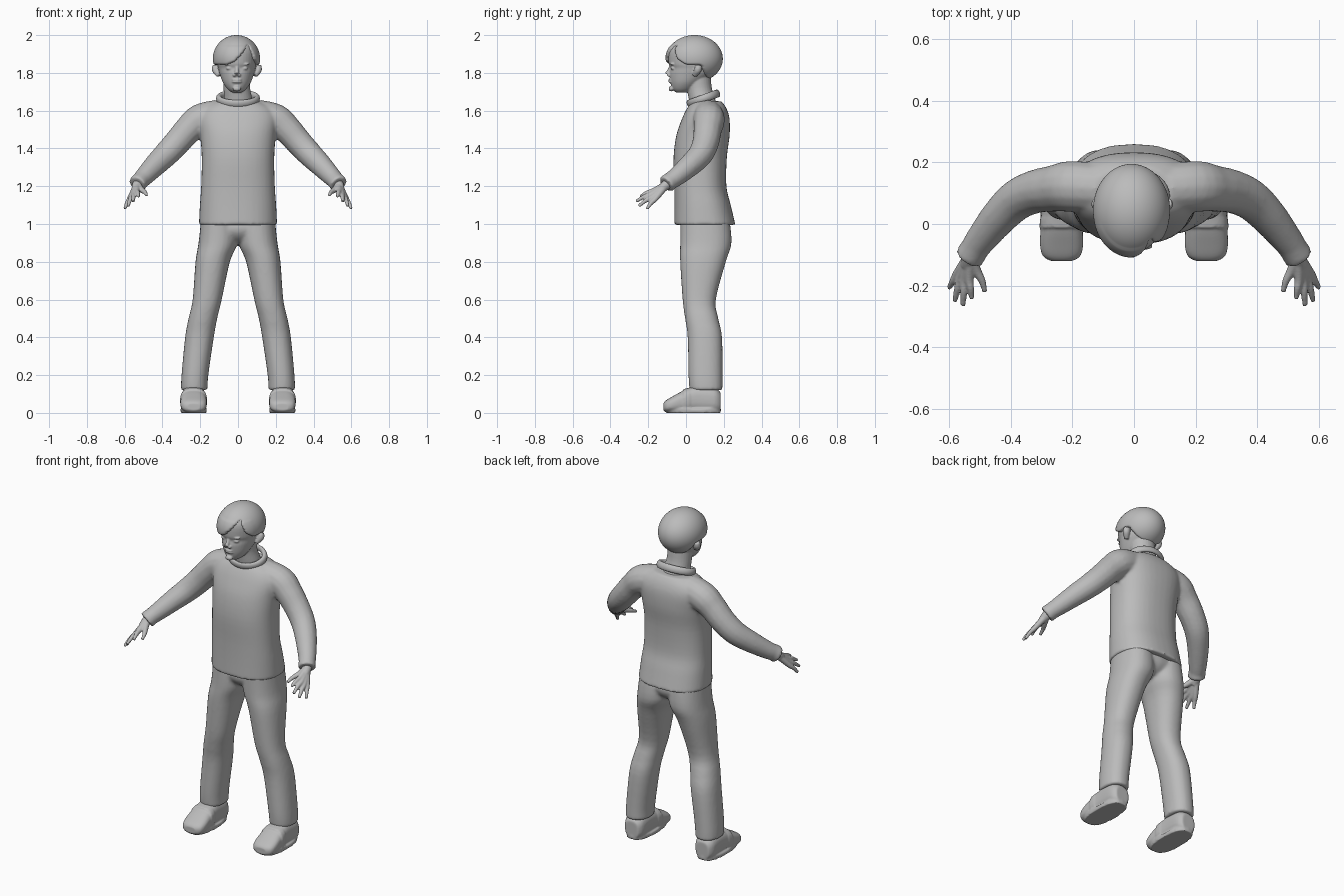
import bpy, bmesh, math
from mathutils import Vector

cube = bpy.data.objects.get("Cube")
if cube:
    bpy.data.objects.remove(cube, do_unlink=True)

X, Y, Z = Vector((1, 0, 0)), Vector((0, 1, 0)), Vector((0, 0, 1))

clay = bpy.data.materials.new("plain grey")
clay.use_nodes = True
clay.diffuse_color = (0.5, 0.5, 0.5, 1)
clay.node_tree.nodes["Principled BSDF"].inputs["Base Color"].default_value = (0.5, 0.5, 0.5, 1)


def catmull(p0, p1, p2, p3, t):
    return [0.5 * (2 * b + (c - a) * t + (2 * a - 5 * b + 4 * c - d) * t * t
                   + (3 * b - a - 3 * c + d) * t ** 3) for a, b, c, d in zip(p0, p1, p2, p3)]


def loft(bm, rings, up=Y, normal=None, sides=28, square=1.0, steps=4):
    """Closed skin through rings of (x, y, z, half width, half depth)."""
    last = len(rings) - 1
    fine = [catmull(rings[max(i - 1, 0)], rings[i], rings[i + 1], rings[min(i + 2, last)], k / steps)
            for i in range(last) for k in range(steps)] + [list(rings[-1])]
    loops = []
    for i, r in enumerate(fine):
        ahead, behind = fine[min(i + 1, len(fine) - 1)], fine[max(i - 1, 0)]
        t = normal or (Vector(ahead[:3]) - Vector(behind[:3])).normalized()
        side = up.cross(t).normalized()
        depth = t.cross(side)
        loop = []
        for k in range(sides):
            c, s = math.cos(math.tau * k / sides), math.sin(math.tau * k / sides)
            u = math.copysign(abs(c) ** square, c) * r[3]
            v = math.copysign(abs(s) ** square, s) * r[4]
            loop.append(bm.verts.new(Vector(r[:3]) + side * u + depth * v))
        loops.append(loop)
    for a, b in zip(loops, loops[1:]):
        for k in range(sides):
            n = (k + 1) % sides
            bm.faces.new((a[k], a[n], b[n], b[k]))
    bm.faces.new(loops[0][::-1])
    bm.faces.new(loops[-1])


def tube(bm, points, radii, up=X):
    loft(bm, [(*p, r, r) for p, r in zip(points, radii)], up, sides=14)


def ball(bm, centre, radii, seg=24):
    made = bmesh.ops.create_uvsphere(bm, u_segments=seg, v_segments=seg * 2 // 3, radius=1)["verts"]
    for v in made:
        v.co = Vector([c + r * p for c, r, p in zip(centre, radii, v.co)])
    return made


def finish(name, bm, voxel=None, smooth=4):
    """Turn a bmesh into an object, fusing overlapping volumes when a voxel size is given."""
    bmesh.ops.recalc_face_normals(bm, faces=bm.faces)
    for f in bm.faces:
        f.smooth = True
    mesh = bpy.data.meshes.new(name)
    bm.to_mesh(mesh)
    bm.free()
    mesh.materials.append(clay)
    ob = bpy.data.objects.new(name, mesh)
    bpy.context.collection.objects.link(ob)
    if voxel:
        fuse = ob.modifiers.new("fuse", "REMESH")
        fuse.mode = "VOXEL"
        fuse.voxel_size = voxel
        fuse.use_smooth_shade = True
        relax = ob.modifiers.new("relax", "SMOOTH")
        relax.factor = 0.5
        relax.iterations = smooth
    return ob


# Sweater: body and both sleeves fused together
bm = bmesh.new()
loft(bm, [(0, .10, .995, .207, .162), (0, .088, 1.1, .202, .149), (0, .076, 1.2, .195, .138),
          (0, .075, 1.35, .192, .141), (0, .09, 1.47, .20, .141), (0, .105, 1.56, .21, .125),
          (0, .11, 1.615, .18, .103), (0, .11, 1.65, .115, .078)], normal=Z, sides=40, square=.85)
for s in (1, -1):
    sleeve = [(.10, .115, 1.58, .08), (.2, .122, 1.552, .084), (.26, .115, 1.502, .076),
              (.32, .105, 1.435, .071), (.38, .078, 1.37, .067), (.44, .02, 1.31, .06),
              (.50, -.055, 1.247, .05), (.518, -.082, 1.229, .047), (.534, -.106, 1.209, .05)]
    tube(bm, [(s * x, y, z) for x, y, z, r in sleeve], [p[3] for p in sleeve], Y)
finish("sweater", bm, .009, 5)

# Collar: soft band rising towards the nape
bpy.ops.mesh.primitive_torus_add(major_segments=48, minor_segments=12, major_radius=.098,
                                 minor_radius=.015, location=(0, .092, 1.664),
                                 rotation=(math.radians(20), 0, 0))
collar = bpy.context.object
collar.name = "collar"
collar.scale = (1.03, .82, 1.4)
collar.data.materials.append(clay)
bpy.ops.object.shade_smooth()

# Trousers: two legs and the seat
bm = bmesh.new()
ball(bm, (0, .103, .98), (.185, .128, .09))
for s in (1, -1):
    leg = [(.1, .10, 1.03, .095, .13), (.106, .105, .9, .103, .136), (.134, .09, .8, .091, .121),
           (.163, .07, .6, .077, .088), (.186, .083, .5, .076, .088), (.204, .1, .4, .076, .091),
           (.228, .103, .2, .071, .09), (.232, .106, .12, .07, .087)]
    loft(bm, [(s * p[0], *p[1:]) for p in leg], normal=Z, square=.9)
finish("trousers", bm, .009, 5)

# Shoes: upper, strap and sole
for s, label in ((1, "left"), (-1, "right")):
    bm = bmesh.new()
    x = s * .235
    loft(bm, [(x, .183, .058, .042, .05), (x, .15, .068, .061, .066), (x, .06, .074, .064, .07),
              (x, -.01, .062, .068, .058), (x, -.07, .046, .07, .042), (x, -.105, .036, .06, .031),
              (x, -.12, .032, .035, .02)], up=Z, normal=-Y, square=.75)
    loft(bm, [(x, .02, .068, .07, .066), (x, -.012, .064, .072, .063)], up=Z, normal=-Y, square=.75)
    loft(bm, [(x, .04, 0, .068, .145), (x, .035, .022, .07, .15)], normal=Z, square=.75)
    finish(label + "_shoe", bm, .006, 3)

# Hands: palm fans out from the wrist into four fingers, plus thumb
fingers = [((.535, -.175, 1.175), (.526, -.242, 1.145)), ((.55, -.178, 1.16), (.555, -.264, 1.12)),
           ((.563, -.172, 1.146), (.582, -.25, 1.095)), ((.573, -.16, 1.135), (.6, -.207, 1.08))]
for s, label in ((1, "left"), (-1, "right")):
    bm = bmesh.new()
    flip = lambda p: Vector((s * p[0], p[1], p[2]))
    wrist = flip((.533, -.105, 1.207))
    tube(bm, [flip((.515, -.075, 1.232)), wrist, flip((.542, -.135, 1.182))], (.028, .027, .022))
    for knuckle, tip in fingers:
        a, b = flip(knuckle), flip(tip)
        tube(bm, [wrist, a, a.lerp(b, .5) + Z * .005, b], (.02, .0145, .0115, .008))
    tube(bm, [wrist, flip((.512, -.15, 1.182)), flip((.493, -.185, 1.168)), flip((.484, -.22, 1.152))],
         (.02, .016, .0115, .008))
    finish(label + "_hand", bm, .0045, 2)

# Head: skull, face features, ears and neck
bm = bmesh.new()
cx = -.006
loft(bm, [(cx, -.02, 1.697, .028, .035), (cx, -.012, 1.715, .05, .06), (cx, .005, 1.75, .074, .087),
          (cx, .03, 1.795, .091, .117), (cx, .037, 1.825, .098, .12), (cx, .04, 1.853, .104, .132),
          (cx, .04, 1.92, .104, .13), (cx, .04, 1.965, .075, .095), (cx, .04, 1.982, .04, .05)],
     normal=Z, sides=40)
loft(bm, [(0, .1, 1.6, .085, .075), (0, .085, 1.66, .076, .07), (cx, .07, 1.72, .07, .067),
          (cx, .06, 1.79, .07, .07)], normal=Z)
tube(bm, [(cx, -.078, 1.84), (cx, -.088, 1.815), (cx, -.101, 1.793)], (.008, .0095, .013))
ball(bm, (cx, -.078, 1.716), (.022, .014, .014))
for z in (1.764, 1.752):
    ball(bm, (cx, -.079, z), (.027, .014, .0055))
for s in (1, -1):
    ball(bm, (cx + s * .013, -.09, 1.788), (.009, .011, .008))
    ball(bm, (cx + s * .039, -.068, 1.824), (.019, .012, .009))
    ball(bm, (cx + s * .042, -.071, 1.846), (.026, .013, .007))
    tube(bm, [(cx + s * .096, .045, 1.785), (cx + s * .112, .062, 1.815), (cx + s * .112, .068, 1.84)],
         (.012, .02, .017))
finish("head", bm, .0045, 2)


# Hair: cap whose surface dives under the skin below the hairline
def hairline(x, y):
    if y < 0:
        if x > .055:
            return 1.95 - (x - .055) * 2.1
        return 1.842 + (max(x + .07, 0) / .125) ** 2 * .105
    return 1.84 if y < .08 else max(1.745, 1.84 - (y - .08) * 2.4)


bm = bmesh.new()
centre = Vector((-.008, .045, 1.875))
for v in ball(bm, centre, (.125, .15, .125), 96):
    if v.co.z < hairline(v.co.x, v.co.y):
        v.co = centre + (v.co - centre) * .8
    elif v.co.y < 0 and v.co.z < 1.94:
        v.co.y -= .004
hair = finish("hair", bm)
relax = hair.modifiers.new("relax", "SMOOTH")
relax.iterations = 2
